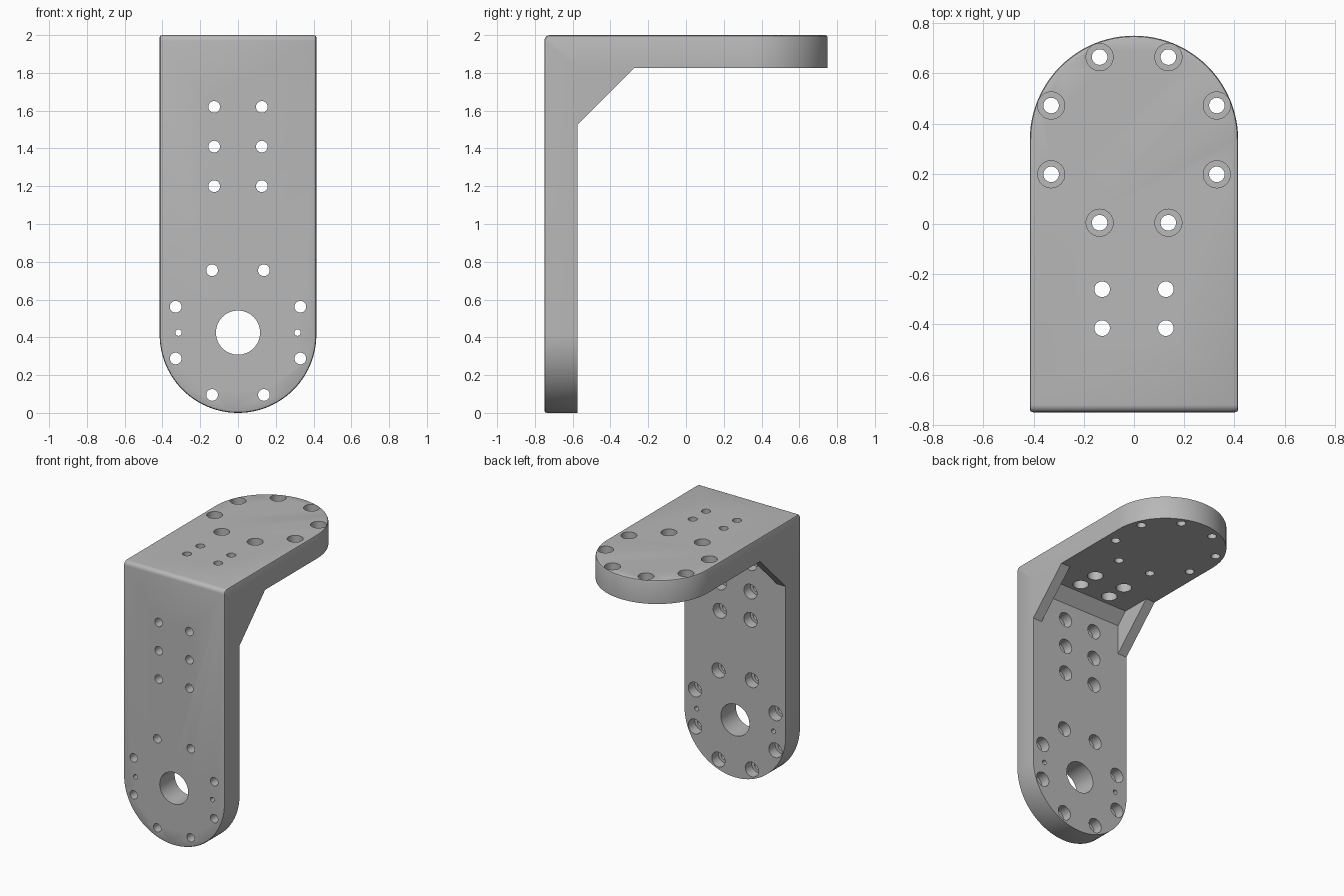
import bpy, bmesh, math
from mathutils import Matrix, Vector

if "Cube" in bpy.data.objects:
    bpy.data.objects.remove(bpy.data.objects["Cube"])

R = 0.415            # half width and end radius
T = 0.175            # plate thickness
FRONT, BACK, TOP = -0.75, 0.75, 2.0
IN_Y, IN_Z = FRONT + T, TOP - T
RING = 0.425         # height of the front bolt ring centre
TOP_RING = BACK - R  # depth of the top bolt ring centre

grey = bpy.data.materials.new("metal grey")
grey.use_nodes = True
colour = (0.48, 0.48, 0.48, 1)
grey.diffuse_color = colour
grey.node_tree.nodes["Principled BSDF"].inputs["Base Color"].default_value = colour


def finish(bm, name):
    bmesh.ops.recalc_face_normals(bm, faces=bm.faces)
    mesh = bpy.data.meshes.new(name)
    bm.to_mesh(mesh)
    bm.free()
    mesh.materials.append(grey)
    obj = bpy.data.objects.new(name, mesh)
    bpy.context.collection.objects.link(obj)
    return obj


def prism(name, profile, x0, x1):
    """Side profile of (y, z) points extruded across x."""
    bm = bmesh.new()
    face = bm.faces.new([bm.verts.new((x0, y, z)) for y, z in profile])
    moved = bmesh.ops.extrude_face_region(bm, geom=[face], use_keep_orig=True)["geom"]
    bmesh.ops.translate(bm, vec=(x1 - x0, 0, 0),
                        verts=[v for v in moved if isinstance(v, bmesh.types.BMVert)])
    return finish(bm, name)


def make_body():
    """Two round-ended plates sharing a folded corner."""
    bm = bmesh.new()
    arc = [(R * math.cos(a), R * math.sin(a))
           for a in (math.pi * i / 48 for i in range(49))]
    outer = [bm.verts.new((s * R, FRONT, TOP)) for s in (1, -1)]
    inner = [bm.verts.new((s * R, IN_Y, IN_Z)) for s in (1, -1)]

    def plate(outer_points, inner_points):
        a = [outer[0]] + [bm.verts.new(p) for p in outer_points] + [outer[1]]
        b = [inner[0]] + [bm.verts.new(p) for p in inner_points] + [inner[1]]
        bm.faces.new(a)
        bm.faces.new(b)
        for i in range(len(a) - 1):
            bm.faces.new((a[i], a[i + 1], b[i + 1], b[i]))

    plate([(x, FRONT, R - d) for x, d in arc], [(x, IN_Y, R - d) for x, d in arc])
    plate([(x, TOP_RING + d, TOP) for x, d in arc],
          [(x, TOP_RING + d, IN_Z) for x, d in arc])
    bmesh.ops.recalc_face_normals(bm, faces=bm.faces)
    # one flat L-shaped face per side
    mitres = [bm.edges.get((o, i)) for o, i in zip(outer, inner)]
    bmesh.ops.dissolve_edges(bm, edges=mitres, use_verts=False)
    # rounded fold, then a fine break around the outer skin
    bmesh.ops.bevel(bm, geom=[bm.edges.get(outer)], offset=0.03, segments=5,
                    profile=0.5, affect='EDGES')

    def is_skin(face):
        return all(v.co.y < FRONT + 0.04 or v.co.z > TOP - 0.04 for v in face.verts)

    rim = [e for e in bm.edges if sum(is_skin(f) for f in e.link_faces) == 1]
    bmesh.ops.bevel(bm, geom=rim, offset=0.012, segments=2, profile=0.5,
                    affect='EDGES')
    return finish(bm, "bracket_body")


def add_drill(bm, centre, axis, radius, depth):
    turn = Vector((0, 0, 1)).rotation_difference(Vector(axis)).to_matrix().to_4x4()
    bmesh.ops.create_cone(bm, cap_ends=True, segments=32, radius1=radius,
                          radius2=radius, depth=depth,
                          matrix=Matrix.Translation(centre) @ turn)


def cut(body, bm, name):
    cutter = finish(bm, name)
    cutter.hide_render = True
    mod = body.modifiers.new(name, 'BOOLEAN')
    mod.operation, mod.solver, mod.object = 'DIFFERENCE', 'EXACT', cutter
    bpy.context.view_layer.objects.active = body
    bpy.ops.object.modifier_apply(modifier=name)
    bpy.data.objects.remove(cutter)


body = make_body()

# Hole layout: bolt circles on both plates plus straight rows
a, b = 0.137, 0.33
ring = [(sx * u, sy * v) for u, v in ((a, b), (b, a)) for sx in (1, -1) for sy in (1, -1)]
front_holes = [(x, RING + d) for x, d in ring]
front_holes += [(s * 0.126, z) for s in (1, -1) for z in (1.2, 1.41, 1.62)]
top_holes = [(x, TOP_RING + d) for x, d in ring]
row_holes = [(s * 0.127, y) for s in (1, -1) for y in (-0.26, -0.415)]

Y, Z = (0, 1, 0), (0, 0, 1)
mid_y, mid_z = FRONT + T / 2, TOP - T / 2
bores, sinks = bmesh.new(), bmesh.new()
BORE, SINK, DEEP = 0.031, 0.054, 0.15   # sinks are centred on the plate surface
for x, z in front_holes:
    add_drill(bores, (x, mid_y, z), Y, BORE, 0.3)
    add_drill(sinks, (x, IN_Y, z), Y, SINK, DEEP)
for x, y in top_holes + row_holes:
    add_drill(bores, (x, y, mid_z), Z, BORE, 0.3)
for x, y in top_holes:
    add_drill(sinks, (x, y, TOP), Z, SINK, DEEP)
for x, y in row_holes:
    add_drill(sinks, (x, y, IN_Z), Z, SINK, DEEP)
# shaft opening and dowel holes
add_drill(bores, (0, mid_y, RING), Y, 0.117, 0.3)
for s in (1, -1):
    add_drill(bores, (s * 0.315, mid_y, RING), Y, 0.017, 0.3)
cut(body, bores, "bores")
cut(body, sinks, "counterbores")

# Gussets at both sides and a small fillet strip between them
def corner(size):
    return [(IN_Y, IN_Z), (IN_Y, IN_Z - size), (IN_Y + size, IN_Z)]

WEB = 0.075
parts = [body,
         prism("left_gusset", corner(0.3), R - WEB, R),
         prism("right_gusset", corner(0.3), -R, WEB - R),
         prism("inner_corner_strip", corner(0.08), WEB - R, R - WEB)]

# Smooth the rounded walls, keep machined edges sharp
bpy.ops.object.select_all(action='DESELECT')
for part in parts:
    part.select_set(True)
bpy.context.view_layer.objects.active = body
bpy.ops.object.shade_smooth_by_angle(angle=math.radians(30))
